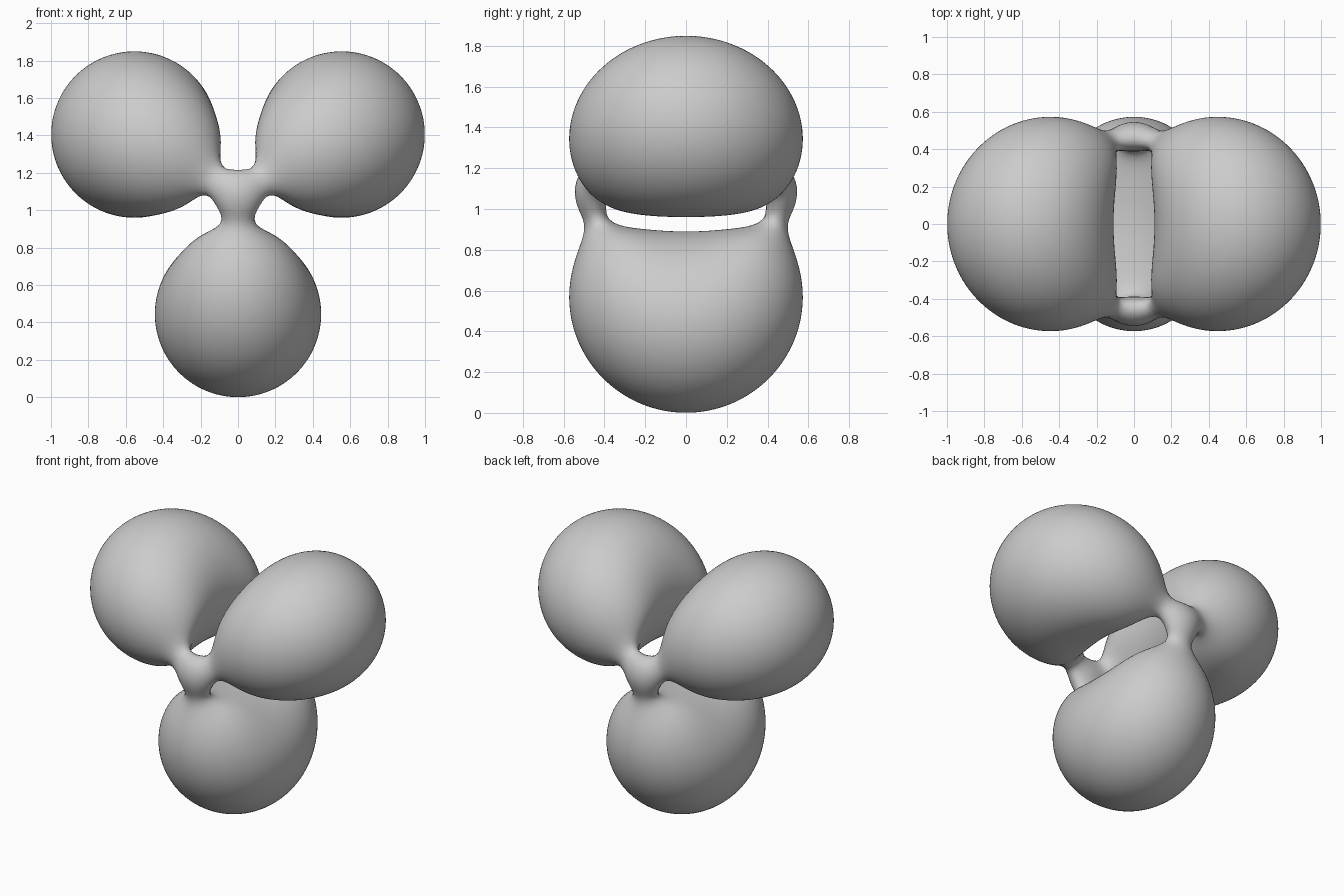
import bpy, bmesh
from itertools import product
from mathutils import Vector

if "Cube" in bpy.data.objects:
    bpy.data.objects.remove(bpy.data.objects["Cube"])

RHO = 0.46     # radius of the sphere the surface is inversion-symmetric in
C = 0.719      # sets the lobe radius
ZC = 1.085     # height of the three-fold axis (axis runs along y)
H = 0.026      # sampling step


def field(x, y, z):
    """Positive inside three round lobes joined by a neck at front and back."""
    u, v = ZC - z, x
    k = 2 * RHO / (u * u + v * v + y * y + RHO * RHO)
    u, v, t = u * k, v * k, (y * k) ** 2
    return ((u**3 - 3 * u * v * v) / 4 + 0.75 * C * (u * u + v * v)
            + 0.312 * t + 0.084 * t**7 - C**3)


def gradient(p, e=1e-4):
    g = []
    for a in range(3):
        d = Vector((0, 0, 0))
        d[a] = e
        g.append((field(*(p + d)) - field(*(p - d))) / (2 * e))
    return Vector(g)


# Sample the field on a grid centred on x = y = 0
N = (41, 25, 75)
ORIGIN = Vector((-N[0] * H, -N[1] * H, -0.05))
N = (2 * N[0] + 1, 2 * N[1] + 1, N[2])
val = {i: field(*(ORIGIN + Vector(i) * H)) for i in product(*map(range, N))}

# Every sign-changing grid edge makes one quad between its four cells
cells, quads = {}, []
for i, f0 in val.items():
    for a in range(3):
        j = list(i)
        j[a] += 1
        f1 = val.get(tuple(j))
        if f1 is None or (f0 > 0) == (f1 > 0):
            continue
        hit = ORIGIN + Vector(i) * H
        hit[a] += H * f0 / (f0 - f1)
        b, c = (a + 1) % 3, (a + 2) % 3
        ring = []
        for db, dc in ((0, 0), (1, 0), (1, 1), (0, 1)):
            k = list(i)
            k[b] -= db
            k[c] -= dc
            ring.append(tuple(k))
            cells.setdefault(tuple(k), []).append(hit)
        quads.append(ring if f0 > 0 else ring[::-1])

bm = bmesh.new()
verts = {k: bm.verts.new(sum(h, Vector()) / len(h)) for k, h in cells.items()}
for q in quads:
    bm.faces.new([verts[k] for k in q])

# Relax the mesh and pull it back onto the exact surface
for _ in range(4):
    bmesh.ops.smooth_vert(bm, verts=bm.verts, factor=0.5,
                          use_axis_x=True, use_axis_y=True, use_axis_z=True)
    for v in bm.verts:
        for _ in range(2):
            g = gradient(v.co)
            step = g * (field(*v.co) / max(g.length_squared, 1e-3))
            if step.length > H:
                step.length = H
            v.co -= step
bmesh.ops.recalc_face_normals(bm, faces=bm.faces)
for f in bm.faces:
    f.smooth = True

mesh = bpy.data.meshes.new("three_lobed_surface")
bm.to_mesh(mesh)
bm.free()
obj = bpy.data.objects.new("three_lobed_surface", mesh)
bpy.context.collection.objects.link(obj)
